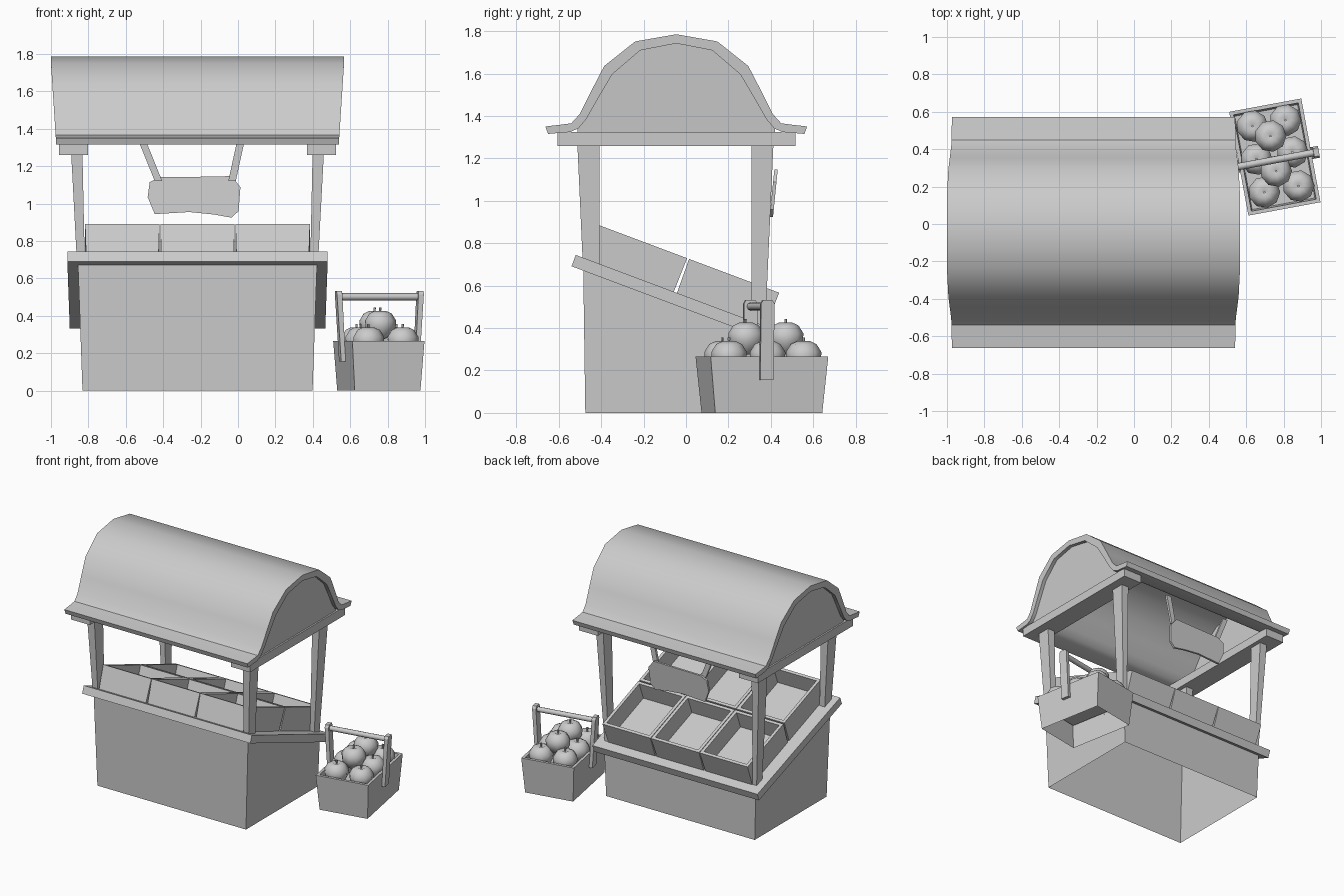
import bpy, bmesh, math
from mathutils import Matrix, Vector

if "Cube" in bpy.data.objects:
    bpy.data.objects.remove(bpy.data.objects["Cube"])

CX, CY = -0.2165, -0.05          # centre of the stall
TILT = math.atan(0.375)          # slope of the display counter

grey = bpy.data.materials.new("plain grey")
grey.diffuse_color = (0.6, 0.6, 0.6, 1)
grey.use_nodes = True
grey.node_tree.nodes["Principled BSDF"].inputs["Base Color"].default_value = grey.diffuse_color


def finish(name, bm, matrix=None, smooth=None):
    bmesh.ops.recalc_face_normals(bm, faces=bm.faces)
    if matrix:
        bm.transform(matrix)
    me = bpy.data.meshes.new(name)
    bm.to_mesh(me)
    bm.free()
    me.materials.append(grey)
    if smooth:
        me.polygons.foreach_set("use_smooth", [True] * len(me.polygons))
        me.set_sharp_from_angle(angle=math.radians(smooth))
    ob = bpy.data.objects.new(name, me)
    bpy.context.collection.objects.link(ob)
    return ob


def loft(name, rings, start=True, end=True, matrix=None, smooth=None):
    """Skin a list of equal-length rings of points, with optional caps."""
    bm = bmesh.new()
    vs = [[bm.verts.new(p) for p in r] for r in rings]
    n = len(vs[0])
    for a, b in zip(vs, vs[1:]):
        for i in range(n):
            bm.faces.new((a[i], a[(i + 1) % n], b[(i + 1) % n], b[i]))
    if start:
        bm.faces.new(vs[0][::-1])
    if end:
        bm.faces.new(vs[-1])
    return finish(name, bm, matrix, smooth)


def rect(x0, x1, y0, y1, z):
    return [(x0, y0, z), (x1, y0, z), (x1, y1, z), (x0, y1, z)]


def tray(name, bx, by, tx, ty, h, wall, floor, matrix):
    """Open box: half sizes at bottom and top, hollow underneath."""
    f = floor / h
    fx, fy = bx + (tx - bx) * f - wall, by + (ty - by) * f - wall
    loft(name, [rect(-bx, bx, -by, by, 0), rect(-tx, tx, -ty, ty, h),
                rect(wall - tx, tx - wall, wall - ty, ty - wall, h),
                rect(-fx, fx, -fy, fy, floor)], start=False, matrix=matrix)


# Stall body: tapered walls under the sloping counter, open below
low = rect(CX - .615, CX + .615, CY - .425, CY + .425, 0)
top = [(CX - .64, CY - .435, .70), (CX + .64, CY - .435, .70),
       (CX + .628, CY + .43, .37), (CX - .628, CY + .43, .37)]
loft("stall_body", [low, top], start=False, end=False)

# Sloping counter, in its own tilted frame (x across, y down the slope)
slope = Matrix.Translation((CX, -.52, .745)) @ Matrix.Rotation(-TILT, 4, 'X')
plate = lambda z: [(-.696, 0, z), (.696, 0, z), (.683, 1.026, z), (-.683, 1.026, z)]
loft("counter_slab", [plate(-.057), plate(0)], matrix=slope)

# Six crates in two rows
for r, (s0, s1) in enumerate(((.037, .497), (.507, .961))):
    for c in range(3):
        half = (s1 - s0) / 2
        m = slope @ Matrix.Translation(((c - 1) * .402, (s0 + s1) / 2, 0))
        tray(f"crate_{r + 1}_{c + 1}", .194, half - .003, .199, half,
             .17, .022, .04, m)

# Corner posts, leaning outwards, and side beams above them
for sx in (-1, 1):
    side = "left" if sx < 0 else "right"
    for sy, zb in ((-1, .70), (1, .38)):
        def post_ring(z):
            t = (z - .75) / .51
            return rect(CX + sx * (.604 + .011 * t), CX + sx * (.648 + .027 * t),
                        CY + sy * .359, CY + sy * (.439 + .023 * t), z)
        end = "front" if sy < 0 else "back"
        loft(f"{end}_{side}_post", [post_ring(zb), post_ring(1.27)])
    loft(f"{side}_beam", [rect(CX + sx * .585, CX + sx * .74, CY - .557, CY + .567, z)
                          for z in (1.26, 1.325)])

# Arched roof shell with flared eaves; half profiles as (distance from ridge, z)
RY = -.046
outer = [(.617, 1.351), (.54, 1.36), (.495, 1.366), (.455, 1.41),
         (.40, 1.52), (.34, 1.636), (.194, 1.752), (0, 1.786)]
inner = [(.605, 1.316), (.50, 1.325), (.462, 1.342), (.425, 1.385),
         (.365, 1.49), (.302, 1.597), (.17, 1.71), (0, 1.743)]


def both(half):
    return [(RY - d, z) for d, z in half] + [(RY + d, z) for d, z in half[-2::-1]]


def lean(z):
    return .026 * min(1, (z - 1.35) / .40)


bm = bmesh.new()
rows = []
for sx in (-1, 1):
    for prof in (outer, inner):
        rows.append([bm.verts.new((CX + sx * (.7575 + lean(z)), y, z))
                     for y, z in both(prof)])
lo, li, ro, ri = rows
for a, b in ((lo, ro), (li, ri), (lo, li), (ro, ri)):
    for i in range(len(a) - 1):
        bm.faces.new((a[i], a[i + 1], b[i + 1], b[i]))
for i in (0, -1):
    bm.faces.new((lo[i], li[i], ri[i], ro[i]))
finish("arched_roof", bm, smooth=40)

# Gable panels set just inside the roof ends
gable = [(d + .004, z + .004) for d, z in inner[2:]]
gable = [(gable[0][0], 1.315)] + gable
for sx in (-1, 1):
    loft("left_gable" if sx < 0 else "right_gable",
         [[(CX + sx * (x + lean(z)), y, z) for y, z in both(gable)] for x in (.71, .73)])

# Hanging sign board and its two straps, at the back
board = [(-.472, 1.115), (-.42, 1.141), (-.23, 1.143), (-.035, 1.147), (.013, 1.088),
         (.003, .96), (-.035, .925), (-.13, .942), (-.26, .955), (-.445, .944),
         (-.483, 1.035)]
loft("sign_board", [[(x, .395 + (z - .93) * .1 + t, z) for x, z in board]
                    for t in (0, .016)])
for name, xt, xb in (("left_strap", -.512, -.425), ("right_strap", .015, -.032)):
    loft(name, [rect(xb - .02, xb + .02, .388, .406, 1.12),
                rect(xt - .02, xt + .02, .388, .406, 1.335)])

# Basket, turned slightly, with a handle
basket = Matrix.Translation((.753, .358, 0)) @ Matrix.Rotation(math.radians(10.5), 4, 'Z')
tray("basket", .1785, .2565, .196, .282, .265, .02, .18, basket)
HY = -.015
for sx in (-1, 1):
    arm = [rect(sx * a, sx * b, HY - w, HY + w, z) for a, b, w, z in
           ((.189, .213, .032, .155), (.207, .236, .032, .515), (.208, .237, .022, .533))]
    loft("left_handle_arm" if sx < 0 else "right_handle_arm", arm, matrix=basket)
loft("handle_bar", [[(x, HY + .019 * math.cos(k * math.pi / 4), .502 + .019 * math.sin(k * math.pi / 4))
                     for k in range(8)] for x in (-.215, .215)], matrix=basket, smooth=50)

# Round fruit with stems: (x, y, z of centre)
fruit = [(.633, .523, .262), (.81, .555, .262), (.73, .47, .35), (.655, .347, .262),
         (.847, .385, .262), (.76, .283, .35), (.697, .17, .262), (.88, .203, .262)]
shape = [(.02, -.075), (.058, -.06), (.083, -.012), (.085, .025), (.062, .062),
         (.032, .076), (.008, .066)]


def circle(r, z, n, turn=0):
    return [(r * math.cos(turn + k * math.tau / n), r * math.sin(turn + k * math.tau / n), z)
            for k in range(n)]


for i, p in enumerate(fruit):
    m = Matrix.Translation(p) @ Matrix.Rotation(i * .7, 4, 'Z')
    loft(f"fruit_{i + 1}", [circle(r, z, 9) for r, z in shape], matrix=m, smooth=60)
    loft(f"fruit_stem_{i + 1}", [circle(.005, .06, 5), circle(.007, .094, 5)], matrix=m)
